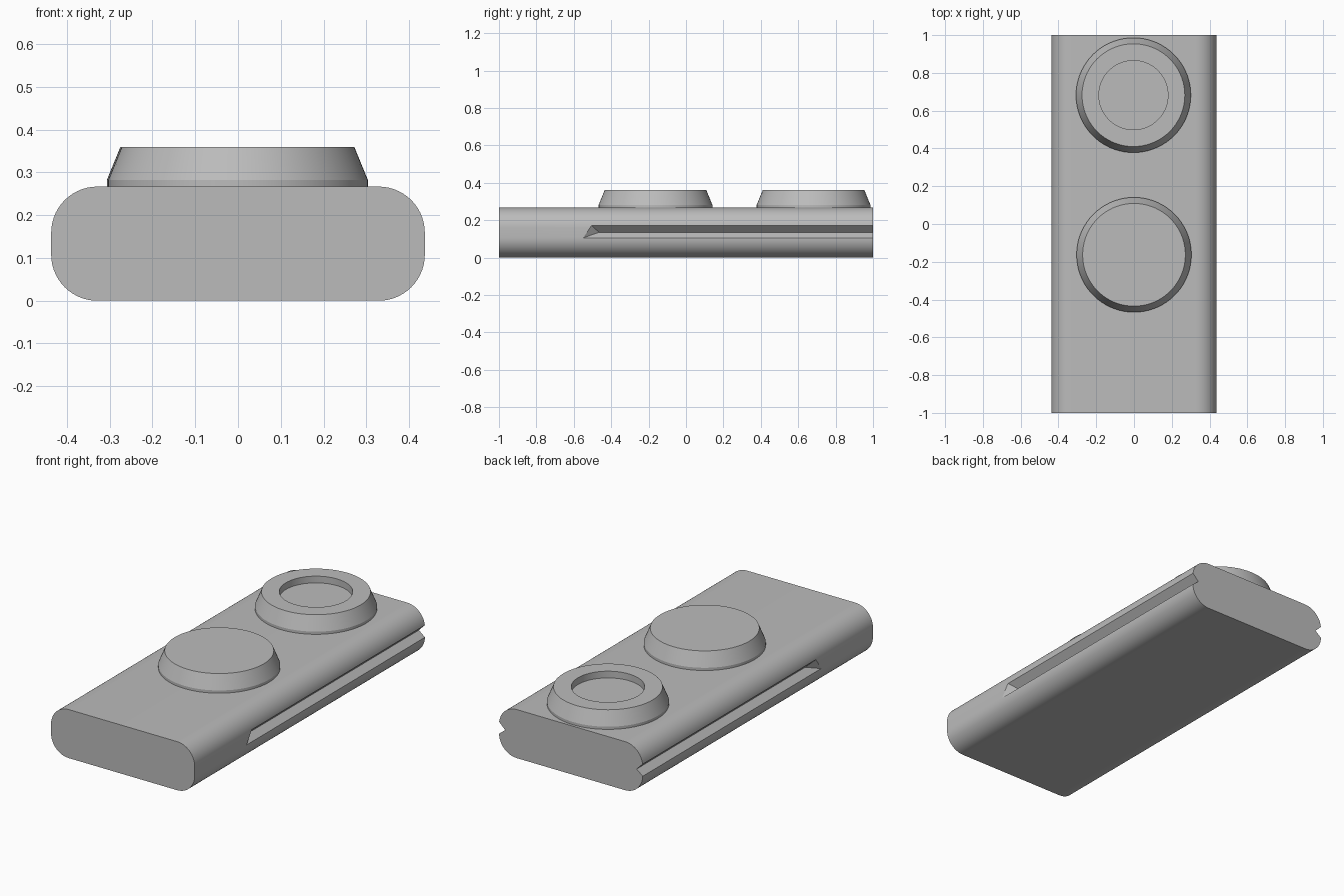
import bpy, bmesh, math
from mathutils import Vector

cube = bpy.data.objects.get("Cube")
if cube:
    bpy.data.objects.remove(cube, do_unlink=True)

grey = bpy.data.materials.new("light grey")
grey.use_nodes = True
COLOUR = (0.5, 0.5, 0.5, 1)
grey.diffuse_color = COLOUR
grey.node_tree.nodes["Principled BSDF"].inputs["Base Color"].default_value = COLOUR

HALF_W, HEIGHT, RADIUS = 0.437, 0.267, 0.108


def make_object(name, bm):
    bmesh.ops.recalc_face_normals(bm, faces=bm.faces)
    mesh = bpy.data.meshes.new(name)
    bm.to_mesh(mesh)
    bm.free()
    mesh.materials.append(grey)
    obj = bpy.data.objects.new(name, mesh)
    bpy.context.collection.objects.link(obj)
    return obj


def smooth(obj):
    bpy.ops.object.select_all(action='DESELECT')
    obj.select_set(True)
    bpy.context.view_layer.objects.active = obj
    bpy.ops.object.shade_smooth_by_angle(angle=math.radians(20))


# Body: rounded section drawn at the front and extruded to the back
def make_body():
    bm = bmesh.new()
    ring, steps = [], 14
    for corner, (sx, sz) in enumerate([(1, 1), (-1, 1), (-1, -1), (1, -1)]):
        for i in range(steps + 1):
            a = math.pi / 2 * (corner + i / steps)
            x = sx * (HALF_W - RADIUS) + RADIUS * math.cos(a)
            z = HEIGHT / 2 + sz * (HEIGHT / 2 - RADIUS) + RADIUS * math.sin(a)
            ring.append(bm.verts.new((x, -1, z)))
    face = bm.faces.new(ring)
    result = bmesh.ops.extrude_face_region(bm, geom=[face])
    moved = [v for v in result["geom"] if isinstance(v, bmesh.types.BMVert)]
    bmesh.ops.translate(bm, verts=moved, vec=(0, 2, 0))
    return make_object("body", bm)


# Cutter: V-shaped wedge with a slanted front tip
def make_groove_cutter(name, side):
    bm = bmesh.new()
    apex_x, apex_z = 0.4, 0.135
    tip = Vector((apex_x, -0.465, apex_z))
    front, back = [tip], [Vector((apex_x, 1.1, apex_z))]
    for y, z in [(-0.55, 0.105), (-0.505, 0.172)]:
        p = tip + (Vector((HALF_W, y, z)) - tip) * 1.6
        front.append(p)
        back.append(Vector((p.x, 1.1, p.z)))
    ends = [[bm.verts.new((side * p.x, p.y, p.z)) for p in end]
            for end in (front, back)]
    for end in ends:
        bm.faces.new(end)
    for i in range(3):
        j = (i + 1) % 3
        bm.faces.new([ends[0][i], ends[0][j], ends[1][j], ends[1][i]])
    cutter = make_object(name, bm)
    cutter.hide_render = True
    return cutter


# Buttons: lathed profile, closed in the centre
def make_button(name, x, y, profile, segments=72):
    bm = bmesh.new()
    rings = []
    for r, z in profile:
        rings.append([bm.verts.new((x + r * math.cos(math.tau * i / segments),
                                    y + r * math.sin(math.tau * i / segments), z))
                      for i in range(segments)])
    for low, high in zip(rings, rings[1:]):
        for i in range(segments):
            j = (i + 1) % segments
            bm.faces.new([low[i], low[j], high[j], high[i]])
    bm.faces.new(rings[0])
    bm.faces.new(rings[-1])
    button = make_object(name, bm)
    smooth(button)
    return button


body = make_body()
for side, label in [(1, "left"), (-1, "right")]:
    cutter = make_groove_cutter(label + "_groove_cutter", side)
    cut = body.modifiers.new(label + "_groove", 'BOOLEAN')
    cut.operation = 'DIFFERENCE'
    cut.solver = 'EXACT'
    cut.object = cutter
    bpy.context.view_layer.objects.active = body
    bpy.ops.object.modifier_apply(modifier=cut.name)
    bpy.data.objects.remove(cutter, do_unlink=True)
smooth(body)

outer = [(0.304, HEIGHT - 0.01), (0.304, 0.282), (0.272, 0.36)]
make_button("front_button", 0, -0.163, outer)
make_button("back_ring_button", -0.003, 0.682, outer + [(0.183, 0.36), (0.183, 0.323)])
